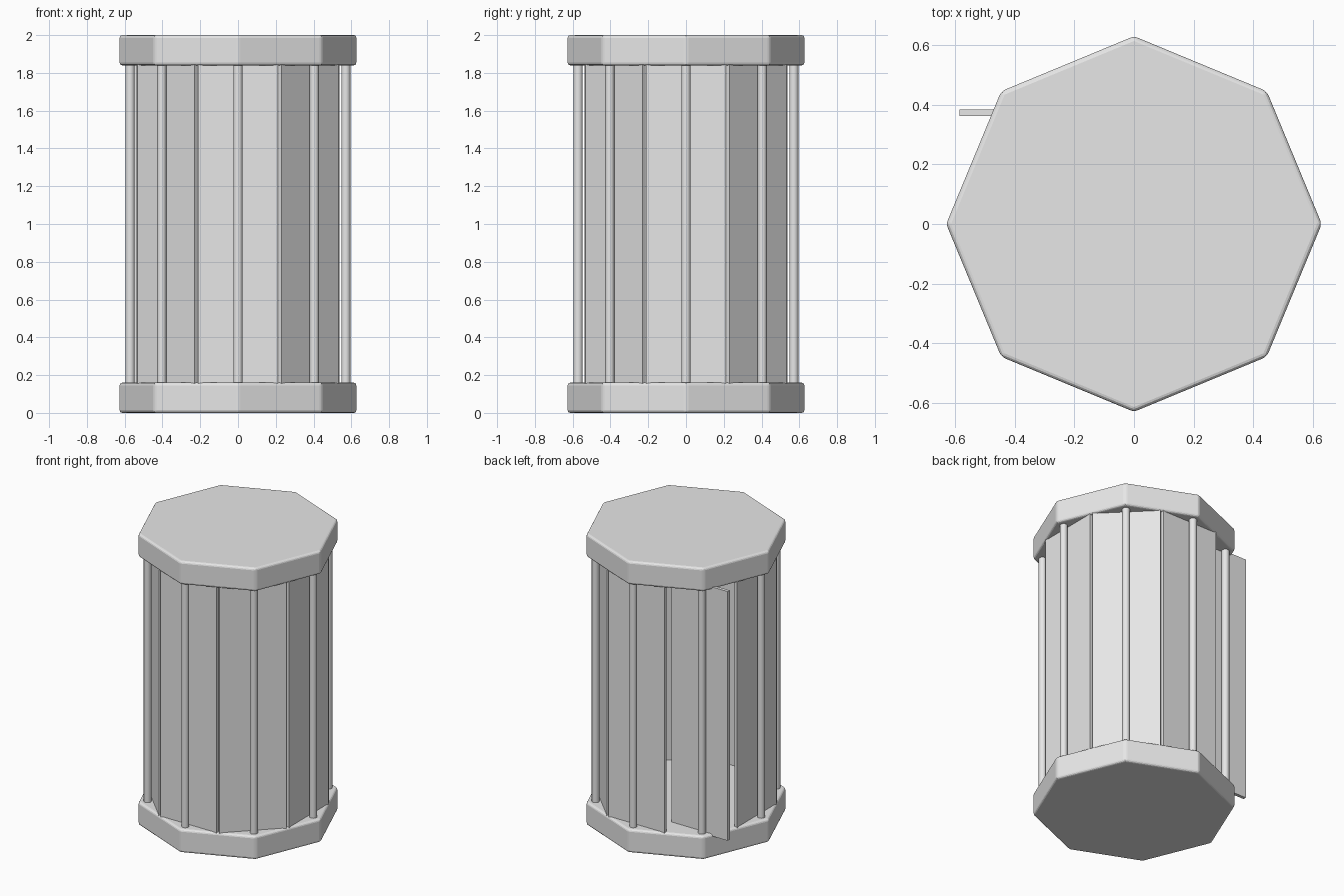
import bpy, math
from mathutils import Matrix

if "Cube" in bpy.data.objects:
    bpy.data.objects.remove(bpy.data.objects["Cube"])

grey = bpy.data.materials.new("grey")
grey.diffuse_color = (0.8, 0.8, 0.8, 1)
grey.use_nodes = True
grey.node_tree.nodes["Principled BSDF"].inputs["Base Color"].default_value = grey.diffuse_color

SIDES = 8
LOW, HIGH = 0.145, 1.855      # panels and rods are let into the caps


def finish(name, bevel=0.0):
    ob = bpy.context.object
    ob.name = name
    ob.data.materials.append(grey)
    if bevel:
        mod = ob.modifiers.new("rounded_edges", 'BEVEL')
        mod.width = bevel
        mod.segments = 3
        mod.limit_method = 'ANGLE'
    return ob


# Octagonal caps with softened edges
for name, z in (("bottom_cap", 0.08), ("top_cap", 1.92)):
    bpy.ops.mesh.primitive_cylinder_add(vertices=SIDES, radius=0.63, depth=0.16,
                                        location=(0, 0, z))
    ob = finish(name, 0.015)
    # Place corners on the axes
    corner = ob.data.vertices[0].co
    ob.data.transform(Matrix.Rotation(-math.atan2(corner.y, corner.x), 4, 'Z'))

for i in range(SIDES):
    a = i * math.tau / SIDES
    c, s = math.cos(a), math.sin(a)

    # Thin wall panels; the back left one is turned open on its middle
    bpy.ops.mesh.primitive_cube_add(size=1, location=(0.527 * c, 0.527 * s, 1))
    ob = finish("open_door" if i == 3 else "wall_panel")
    ob.data.transform(Matrix.Diagonal((0.022, 0.426, HIGH - LOW, 1)))
    ob.rotation_euler.z = math.pi / 2 if i == 3 else a

    # Round rods outside the middle of each panel
    bpy.ops.mesh.primitive_cylinder_add(vertices=32, radius=0.024, depth=HIGH - LOW,
                                        location=(0.571 * c, 0.571 * s, 1))
    finish("rod")
    bpy.ops.object.shade_smooth_by_angle(angle=math.radians(35))
